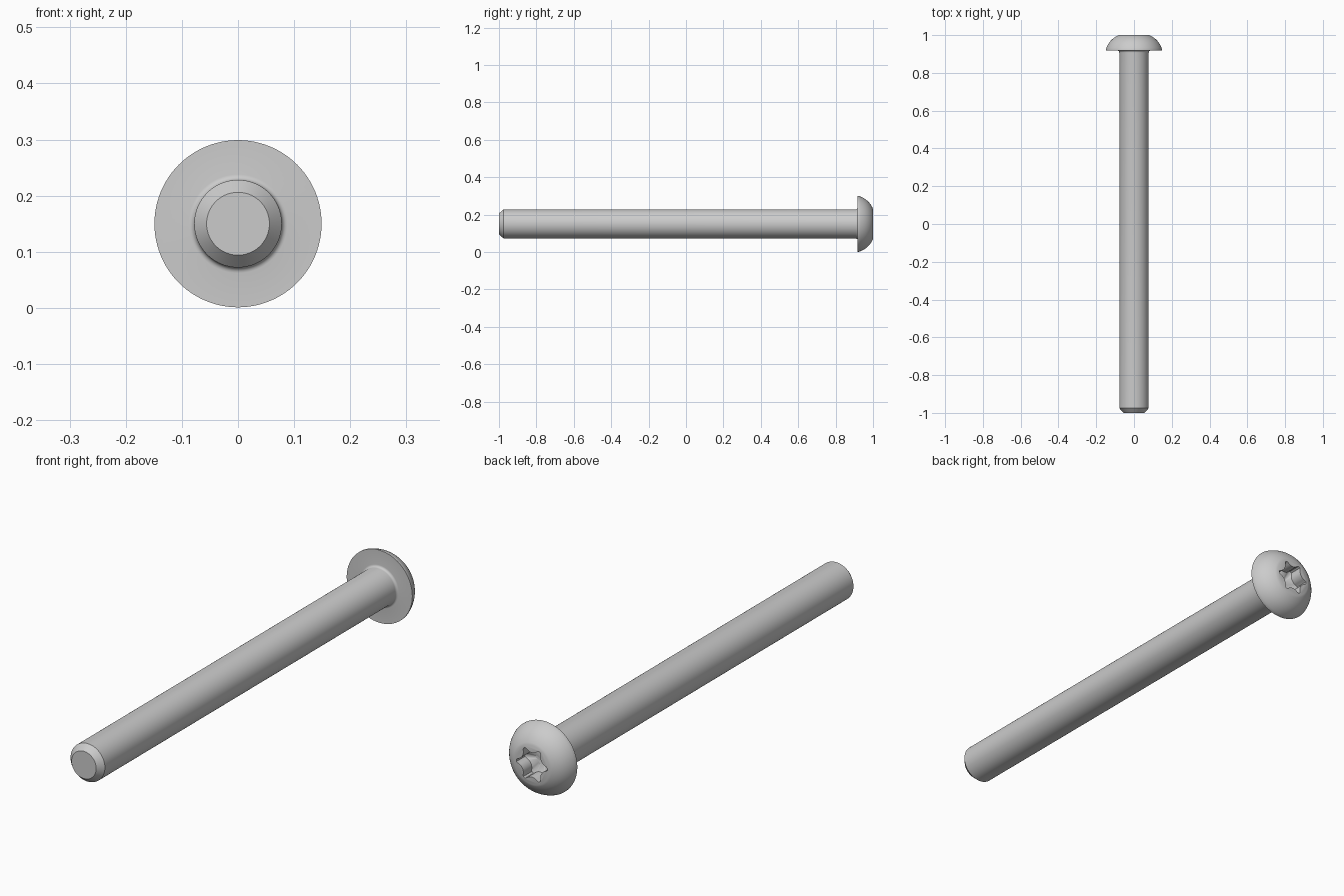
import bpy, bmesh, math

if "Cube" in bpy.data.objects:
    bpy.data.objects.remove(bpy.data.objects["Cube"])

SEG = 96
CZ = 0.15  # height of the screw axis


def loft(name, rings):
    """Skin closed rings of (x, y, z) points and cap both ends."""
    bm = bmesh.new()
    loops = [[bm.verts.new(p) for p in ring] for ring in rings]
    n = len(loops[0])
    for a, b in zip(loops, loops[1:]):
        for i in range(n):
            j = (i + 1) % n
            bm.faces.new((a[i], a[j], b[j], b[i]))
    bm.faces.new(loops[0])
    bm.faces.new(loops[-1])
    bmesh.ops.recalc_face_normals(bm, faces=bm.faces[:])
    me = bpy.data.meshes.new(name)
    bm.to_mesh(me)
    bm.free()
    ob = bpy.data.objects.new(name, me)
    bpy.context.collection.objects.link(ob)
    return ob


def ring(y, radius):
    """Ring around the screw axis; radius is a function of the angle."""
    pts = []
    for i in range(SEG):
        t = 2 * math.pi * i / SEG
        r = radius(t)
        pts.append((r * math.cos(t), y, CZ + r * math.sin(t)))
    return pts


def star(t):
    """Six-lobed socket outline: a circle bitten by six round arcs."""
    d, rc, outer = 0.0857, 0.0357, 0.07
    phi = t % (math.pi / 3) - math.pi / 6
    s = rc ** 2 - (d * math.sin(phi)) ** 2
    return min(outer, d * math.cos(phi) - math.sqrt(s)) if s > 0 else outer


# Profile (y, radius): chamfered tip, shank, under-head fillet, domed head
profile = [(-1, 0.056), (-0.975, 0.078), (0.908, 0.078)]
for k in range(1, 6):
    a = math.pi / 2 * k / 5
    profile.append((0.908 + 0.01 * math.sin(a), 0.088 - 0.01 * math.cos(a)))
profile += [(0.918, 0.149), (0.924, 0.149)]
# dome arc bulging between the rim and the flat top
y0, r0, y1, r1, bulge = 0.924, 0.149, 1.0, 0.08, 0.012
length = math.hypot(y1 - y0, r1 - r0)
for k in range(1, 13):
    u = k / 12
    h = 4 * bulge * u * (1 - u) / length
    profile.append((y0 + (y1 - y0) * u + h * (r0 - r1),
                    r0 + (r1 - r0) * u + h * (y1 - y0)))

screw = loft("screw", [ring(y, lambda t, r=r: r) for y, r in profile])

# Socket recess with a shallow conical floor
socket = loft("socket_cutter", [
    ring(1.02, star), ring(0.945, star),
    ring(0.932, lambda t: star(t) * 0.45)])
cut = screw.modifiers.new("socket", 'BOOLEAN')
cut.operation = 'DIFFERENCE'
cut.solver = 'EXACT'
cut.object = socket
bpy.context.view_layer.objects.active = screw
screw.select_set(True)
bpy.ops.object.modifier_apply(modifier=cut.name)
bpy.data.objects.remove(socket)

bpy.ops.object.shade_smooth_by_angle(angle=math.radians(30))
